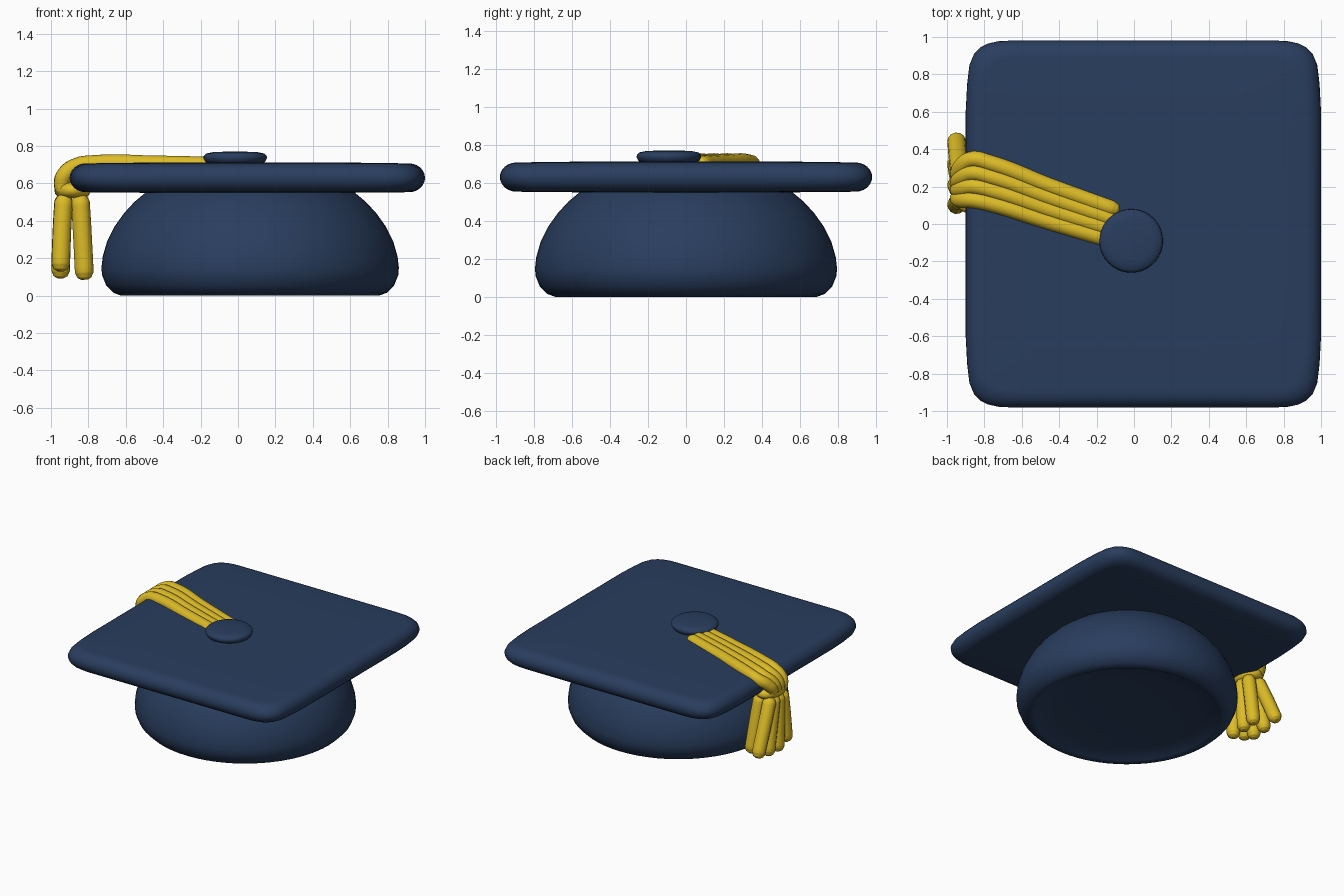
import bpy, bmesh, math
from mathutils import Vector

cube = bpy.data.objects.get("Cube")
if cube:
    bpy.data.objects.remove(cube, do_unlink=True)


def material(name, rgb):
    m = bpy.data.materials.new(name)
    m.use_nodes = True
    m.diffuse_color = (*rgb, 1)
    m.node_tree.nodes["Principled BSDF"].inputs["Base Color"].default_value = (*rgb, 1)
    return m


navy = material("navy cloth", (0.022, 0.047, 0.112))
gold = material("gold cord", (0.72, 0.50, 0.02))


def finish(obj, mat, angle=50):
    obj.data.materials.append(mat)
    bpy.ops.object.select_all(action='DESELECT')
    obj.select_set(True)
    bpy.context.view_layer.objects.active = obj
    if obj.type == 'CURVE':
        bpy.ops.object.convert(target='MESH')
    bpy.ops.object.shade_smooth_by_angle(angle=math.radians(angle))


def loft(name, rings, mat, angle=50):
    """Skin a stack of closed rings and cap both ends."""
    bm = bmesh.new()
    loops = [[bm.verts.new(p) for p in ring] for ring in rings]
    n = len(loops[0])
    for a, b in zip(loops, loops[1:]):
        for i in range(n):
            j = (i + 1) % n
            bm.faces.new((a[i], a[j], b[j], b[i]))
    bm.faces.new(loops[0][::-1])
    bm.faces.new(loops[-1])
    bmesh.ops.recalc_face_normals(bm, faces=bm.faces)
    mesh = bpy.data.meshes.new(name)
    bm.to_mesh(mesh)
    bm.free()
    obj = bpy.data.objects.new(name, mesh)
    bpy.context.collection.objects.link(obj)
    finish(obj, mat, angle)
    return obj


def lathe(name, center, profile, mat, sides=64):
    cx, cy = center
    turn = [2 * math.pi * i / sides for i in range(sides)]
    return loft(name, [[(cx + r * math.cos(t), cy + r * math.sin(t), z) for t in turn]
                       for r, z in profile], mat)


def cord(name, points, radius):
    """Round cord through points, with softly closed ends."""
    pts = [Vector(p) for p in points]
    d0, d1 = (pts[1] - pts[0]).normalized(), (pts[-2] - pts[-1]).normalized()
    path = [(pts[0], .35), (pts[0] + d0 * .012, .75), (pts[0] + d0 * .04, 1)]
    path += [(p, 1) for p in pts[1:-1]]
    path += [(pts[-1] + d1 * .04, 1), (pts[-1] + d1 * .012, .75), (pts[-1], .35)]
    data = bpy.data.curves.new(name, 'CURVE')
    data.dimensions = '3D'
    data.bevel_depth = radius
    data.bevel_resolution = 4
    data.resolution_u = 6
    data.use_fill_caps = True
    spline = data.splines.new('BEZIER')
    spline.bezier_points.add(len(path) - 1)
    for bp, (p, r) in zip(spline.bezier_points, path):
        bp.co, bp.radius = p, r
        bp.handle_left_type = bp.handle_right_type = 'AUTO'
    obj = bpy.data.objects.new(name, data)
    bpy.context.collection.objects.link(obj)
    finish(obj, gold)


# Skull cap: rounded bowl with a shallow dished underside
lathe("skull_cap", (.065, 0),
      [(.2, .045), (.5, .035), (.64, .02), (.665, .006), (.69, 0), (.73, .015), (.77, .055),
       (.792, .11), (.795, .15), (.788, .21), (.765, .29), (.725, .37), (.675, .44),
       (.62, .5), (.56, .55), (.5, .58)], navy)

# Board: softly bowed square with a rounded rim
quarter = [(.95, .3), (.95, .6), (.942, .75), (.93, .85), (.905, .91), (.87, .945),
           (.83, .965), (.775, .977), (.72, .98), (.4, .98)]
outline = quarter + [(-x, y) for x, y in reversed(quarter)]
outline += [(-x, -y) for x, y in outline]
rings = []
for k in range(-6, 7):
    t = math.pi / 2 * k / 6
    s = 1 - .09 * (1 - math.cos(t))
    rings.append([(.05 + x * s, y * s, .63 + .077 * math.sin(t)) for x, y in outline])
rings = [[(.05 + x * .6, y * .6, .55) for x, y in outline]] + rings
rings.append([(.05 + x * .6, y * .6, .711) for x, y in outline])
loft("board", rings, navy)

# Button on top
lathe("button", (-.015, -.09),
      [(.14, .705), (.16, .715), (.17, .735), (.168, .748), (.155, .76), (.12, .767),
       (.05, .77)], navy, 40)

# Four cords running from the button over the edge into the knot
for i in range(4):
    f = i / 3
    start, edge, tie = -.10 + .17 * f, .12 + .215 * f, .14 + .12 * f
    cord(f"top_cord_{i + 1}",
         [(-.08, start, .697), (-.45, (start + edge) / 2, .705), (-.77, edge - .01, .707),
          (-.87, edge + .01, .69), (-.93, (edge + tie) / 2, .64), (-.94, tie, .59),
          (-.92, tie, .53)], .044)

# Knot wrapped around the gathered cords
bpy.ops.mesh.primitive_torus_add(major_segments=32, minor_segments=12, major_radius=.055,
                                 minor_radius=.042, location=(-.885, .2, .563))
knot = bpy.context.object
knot.name = "tassel_knot"
knot.scale.y = 1.45
finish(knot, gold)

# Tassel strands: two rows fanning out below the knot
for row, (x_top, x_end, ends) in enumerate([(-.93, -.95, (.10, .21, .33, .46)),
                                           (-.845, -.82, (.13, .25, .36))]):
    for i, y_end in enumerate(ends):
        y_top = .13 + .14 * i / (len(ends) - 1)
        low = .085 + (.045 if row == 0 and i in (0, 3) else .008 * i)
        cord(f"tassel_strand_{row + 1}_{i + 1}",
             [(x_top, y_top, .54), (x_top - .01 + .02 * row, y_top * .6 + y_end * .4, .38),
              (x_end, y_end, low)], .05)
